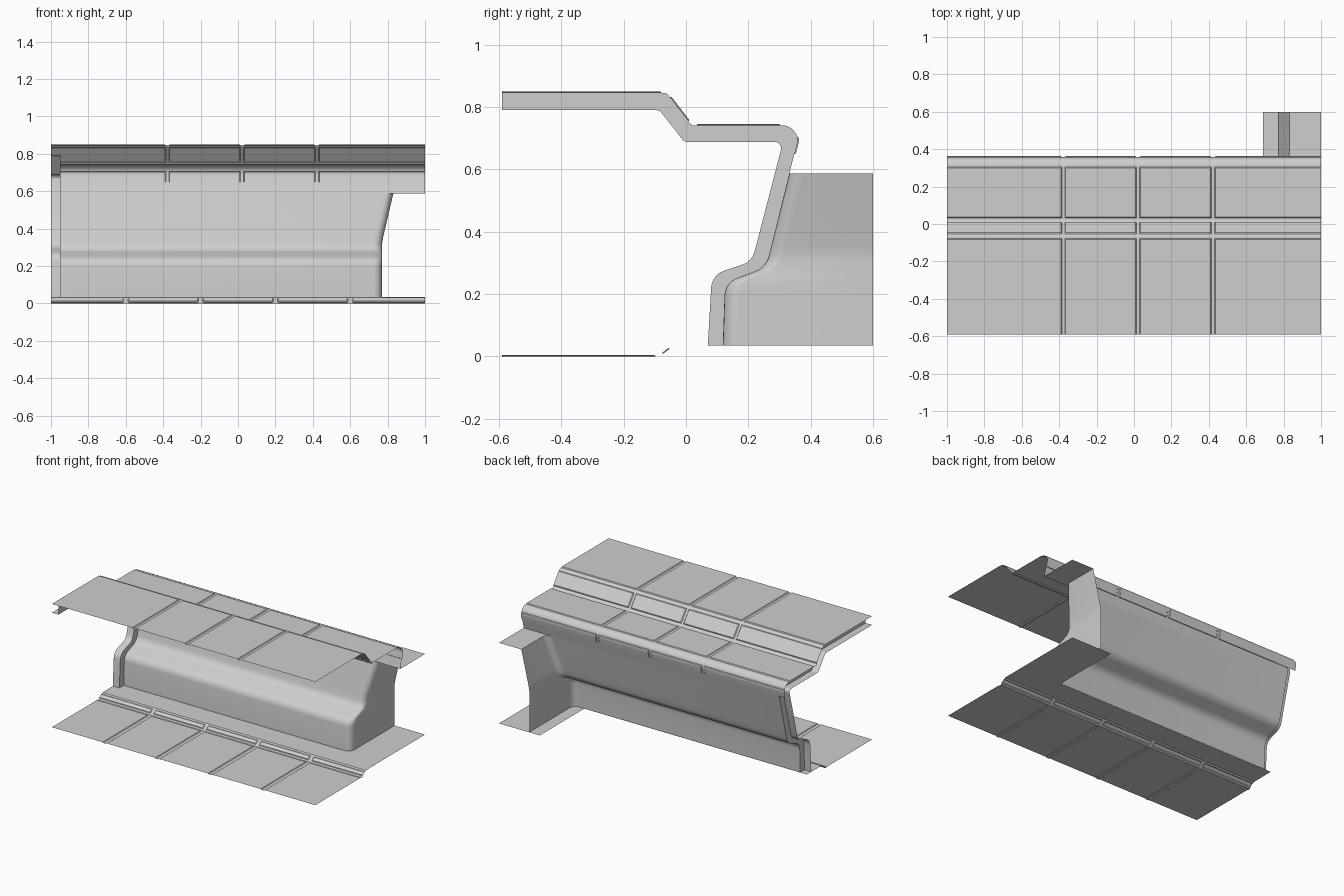
import bpy, bmesh, math
from mathutils import Vector

cube = bpy.data.objects.get("Cube")
if cube:
    bpy.data.objects.remove(cube)

grey = bpy.data.materials.new("light grey")
grey.use_nodes = True
COLOUR = (0.62, 0.62, 0.62, 1)
grey.diffuse_color = COLOUR
grey.node_tree.nodes["Principled BSDF"].inputs["Base Color"].default_value = COLOUR

SEG = 5  # segments in each rounded corner


def rounded(points):
    """Turn (y, z, radius) corners into a filleted profile."""
    out = [Vector(points[0][:2])]
    for a, b, c in zip(points, points[1:], points[2:]):
        p = Vector(b[:2])
        u = (Vector(a[:2]) - p).normalized()
        v = (Vector(c[:2]) - p).normalized()
        half = u.angle(v) / 2
        centre = p + (u + v).normalized() * b[2] / math.sin(half)
        reach = b[2] / math.tan(half)
        start, end = p + u * reach - centre, p + v * reach - centre
        for i in range(SEG + 1):
            d = start.lerp(end, i / SEG).normalized()
            out.append(centre + d * b[2])
    out.append(Vector(points[-1][:2]))
    return out


def at_height(a, b, z):
    return a.lerp(b, (z - a.y) / (b.y - a.y))


def finish(name, bm):
    mesh = bpy.data.meshes.new(name)
    bm.to_mesh(mesh)
    bm.free()
    mesh.materials.append(grey)
    obj = bpy.data.objects.new(name, mesh)
    bpy.context.collection.objects.link(obj)
    bpy.ops.object.select_all(action='DESELECT')
    obj.select_set(True)
    bpy.context.view_layer.objects.active = obj
    bpy.ops.object.shade_smooth_by_angle(angle=math.radians(35))
    return obj


def loft(bm, rows):
    """Skin rows of 3D points; returns faces[row][column]."""
    grid = [[bm.verts.new(p) for p in row] for row in rows]
    return [[bm.faces.new((a[i], a[i + 1], b[i + 1], b[i])) for i in range(len(a) - 1)]
            for a, b in zip(grid, grid[1:])]


def sheet(name, profile, xs, panels=(), margin=0.008, lift=0.005):
    """Extrude a y-z profile along x, raising a panel from each bay of the given rows."""
    bm = bmesh.new()
    faces = loft(bm, [[(x, p.x, p.y) for x in xs] for p in profile])
    bm.normal_update()
    for rows in panels:
        for bay in range(len(xs) - 1):
            group = [faces[r][bay] for r in rows]
            bmesh.ops.inset_region(bm, faces=group, thickness=margin, use_even_offset=True)
            bmesh.ops.inset_region(bm, faces=group, thickness=0.005, depth=lift,
                                   use_even_offset=True)
    return finish(name, bm)


# Cross-sections: outer skin and the inner line of the end rib
outer = rounded([(-0.59, 0.845), (-0.062, 0.845, 0.015), (0.018, 0.741, 0.015),
                 (0.37, 0.741, 0.045), (0.257, 0.287, 0.07), (0.125, 0.237, 0.06),
                 (0.118, 0.035)])
inner = rounded([(-0.59, 0.79), (-0.085, 0.79, 0.02), (-0.005, 0.688, 0.02),
                 (0.311, 0.688, 0.02), (0.212, 0.305, 0.06), (0.083, 0.262, 0.06),
                 (0.07, 0.035)])
n = SEG + 1
corner = 3 * n            # last point of the roof's rounded edge
RIB, DOOR_TOP, BACK = -0.95, 0.587, 0.6
roof_end = at_height(outer[corner], outer[corner + 1], 0.65)
door_line = at_height(outer[corner], outer[corner + 1], DOOR_TOP)

# Roof with four rows of raised panels
sheet("roof_panels", outer[:corner + 1] + [roof_end], [-1, -0.378, 0.022, 0.422, 1],
      [[0], [n], [2 * n], range(corner - 2, corner + 1)])

# Stepped floor with raised panels on its front and its slope
step = [Vector(p) for p in ((-0.59, 0), (-0.085, 0), (-0.042, 0.033), (0.118, 0.034))]
sheet("floor_panels", step, [-1, -0.6, -0.2, 0.2, 0.6, 1], [[0], [1]], margin=0.011, lift=0.004)
sheet("doorway_floor", [Vector((0.118, 0.034)), Vector((BACK, 0.034))], [0.69, 1])

# Wall strip over the doorway
sheet("upper_wall", [roof_end, door_line], [RIB, 1])


# Main wall, turning a rounded corner into the doorway side
def corner_row(p, radius=0.045):
    x = 0.77 + max(0, p.y - 0.33) * 0.235
    row = [(RIB, p.x, p.y)]
    for i in range(7):
        a = math.pi / 2 * i / 6
        row.append((x - radius + radius * math.sin(a), p.x + radius - radius * math.cos(a), p.y))
    return row + [(x, BACK, p.y)]


bm = bmesh.new()
bend = at_height(outer[corner], outer[corner + 1], 0.36)
loft(bm, [corner_row(p) for p in [door_line, bend] + outer[corner + 1:]])
finish("main_wall", bm)

# Doorway ceiling
bm = bmesh.new()
outline = corner_row(door_line)[1:] + [(1, BACK, DOOR_TOP), (1, door_line.x, DOOR_TOP)]
bm.faces.new([bm.verts.new(p) for p in outline])
finish("doorway_ceiling", bm)

# Hollow rib at the right end: inner band and its side
bm = bmesh.new()
loft(bm, [[(-1, q.x, q.y), (RIB, q.x, q.y), (RIB, p.x, p.y)] for p, q in zip(outer, inner)])
finish("end_rib", bm)
